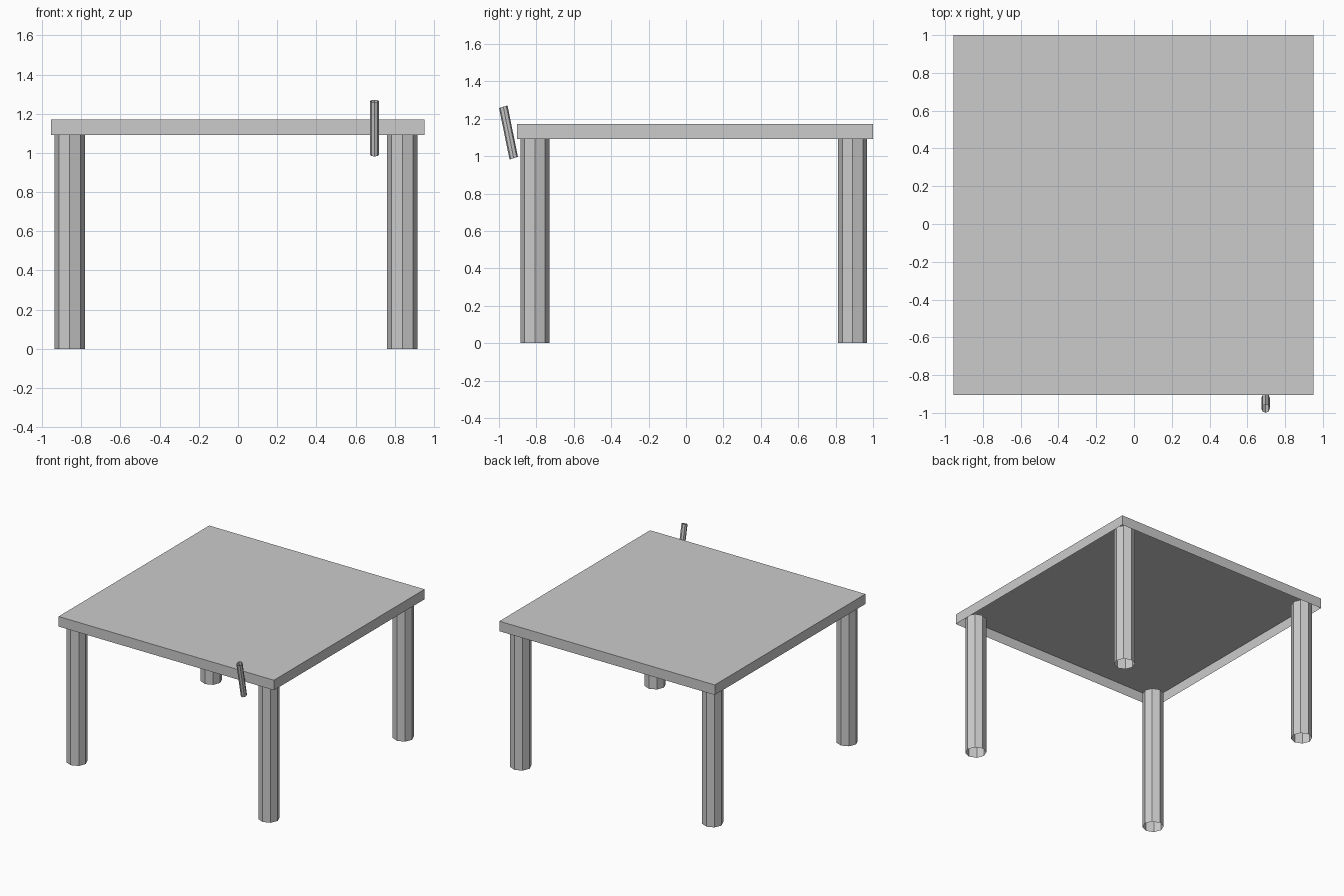
import bpy, bmesh
from mathutils import Matrix, Vector

cube = bpy.data.objects.get("Cube")
if cube:
    bpy.data.objects.remove(cube, do_unlink=True)

# One plain grey for everything
grey = bpy.data.materials.new("plain grey")
grey.use_nodes = True
colour = (0.6, 0.6, 0.6, 1)
grey.diffuse_color = colour
grey.node_tree.nodes["Principled BSDF"].inputs["Base Color"].default_value = colour


def add_object(name, bm):
    mesh = bpy.data.meshes.new(name)
    bm.to_mesh(mesh)
    bm.free()
    mesh.materials.append(grey)
    obj = bpy.data.objects.new(name, mesh)
    bpy.context.collection.objects.link(obj)


def open_tube(name, bottom, axis, radius, slant=0.0):
    """Eight-sided tube without end caps; slant tips the end rims along y."""
    bm = bmesh.new()
    bmesh.ops.create_cone(bm, cap_ends=False, segments=8,
                          radius1=radius, radius2=radius, depth=1)
    bmesh.ops.translate(bm, verts=bm.verts, vec=(0, 0, 0.5))
    shape = Matrix.Identity(3)
    shape.col[1] = (0, 1, slant)
    shape.col[2] = axis
    bm.transform(Matrix.Translation(bottom) @ shape.to_4x4())
    bmesh.ops.recalc_face_normals(bm, faces=bm.faces)
    add_object(name, bm)


# Table top: shallow box, open underneath
bm = bmesh.new()
bmesh.ops.create_cube(bm, size=1)
bm.normal_update()
underside = [f for f in bm.faces if f.normal.z < -0.5]
bmesh.ops.delete(bm, geom=underside, context='FACES')
bm.transform(Matrix.Translation((-0.002, 0.048, 1.131))
             @ Matrix.Diagonal((1.906, 1.904, 0.08, 1)))
add_object("table_top", bm)

# Legs
for side, x in (("right", -0.86), ("left", 0.839)):
    for end, y in (("front", -0.808), ("back", 0.891)):
        open_tube(f"{end}_{side}_leg", Vector((x, y, 0)), (0, 0, 1.13), 0.078)

# Small leaning peg at the front edge
open_tube("peg", Vector((0.697, -0.921, 0.989)), (0, -0.056, 0.275), 0.0225, 0.32)
